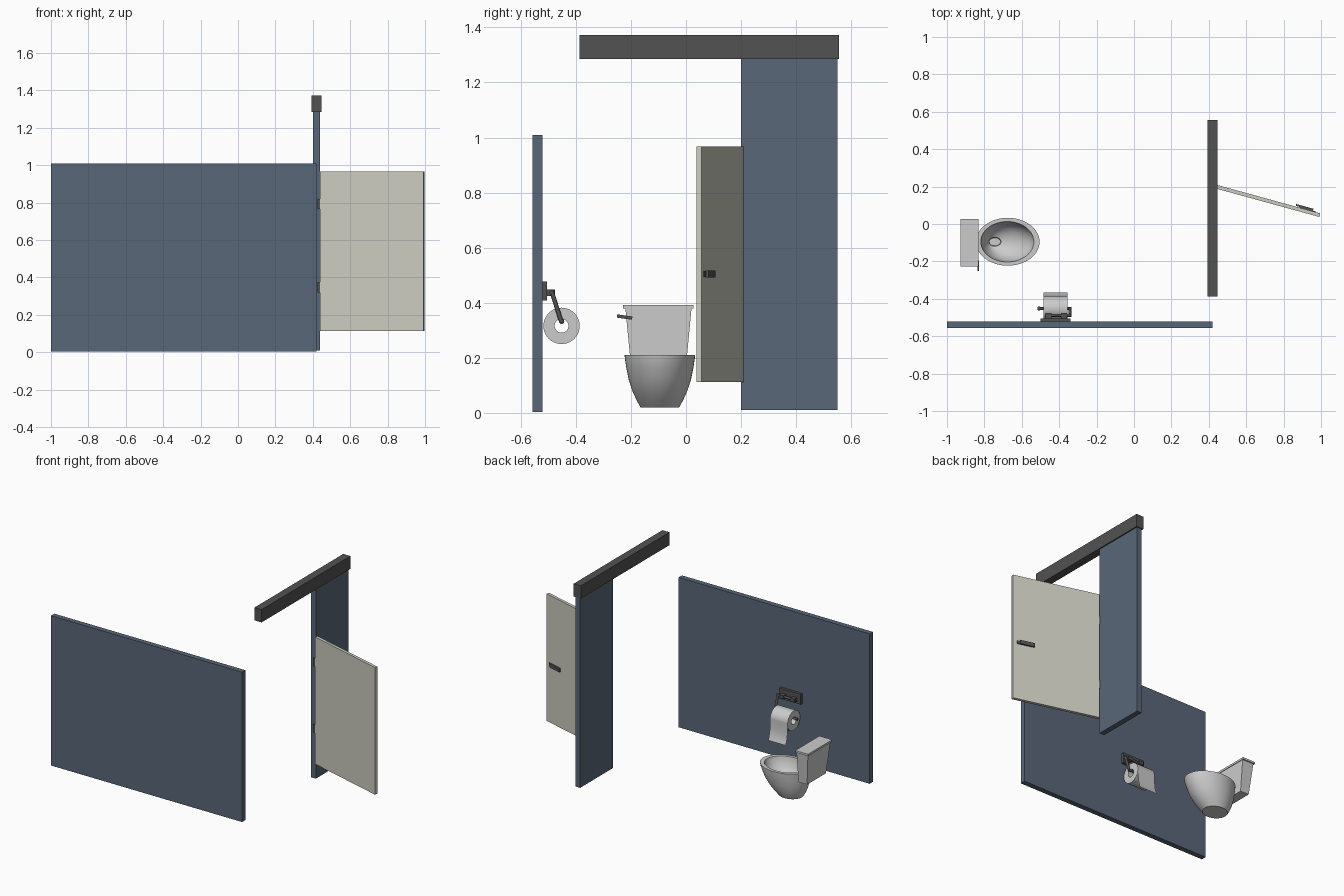
import bpy, bmesh, math
from mathutils import Matrix, Vector

if "Cube" in bpy.data.objects:
    bpy.data.objects.remove(bpy.data.objects["Cube"])


def material(name, rgb):
    m = bpy.data.materials.new(name)
    m.diffuse_color = (*rgb, 1)
    m.use_nodes = True
    m.node_tree.nodes["Principled BSDF"].inputs["Base Color"].default_value = m.diffuse_color
    return m


BLUE = material("slate_blue", (0.10, 0.135, 0.19))
CREAM = material("warm_grey", (0.60, 0.60, 0.53))
DARK = material("dark_metal", (0.085, 0.085, 0.085))


def finish(name, bm, mat=None, smooth=False, recalc=True):
    if recalc:
        bmesh.ops.recalc_face_normals(bm, faces=bm.faces)
    me = bpy.data.meshes.new(name)
    bm.to_mesh(me)
    bm.free()
    ob = bpy.data.objects.new(name, me)
    bpy.context.collection.objects.link(ob)
    if mat:
        me.materials.append(mat)
    if smooth:
        bpy.ops.object.select_all(action='DESELECT')
        ob.select_set(True)
        bpy.context.view_layer.objects.active = ob
        bpy.ops.object.shade_smooth_by_angle(angle=math.radians(40))
    return ob


def box(name, x, y, z, mat=None, matrix=None, bottom=None):
    """Box from (min, max) ranges; bottom = optional (x range, y range) taper."""
    bm = bmesh.new()
    bmesh.ops.create_cube(bm, size=2)
    for v in bm.verts:
        i, j, k = (int(c > 0) for c in v.co)
        bx, by = bottom if bottom and not k else (x, y)
        v.co = (bx[i], by[j], z[k])
    if matrix:
        bm.transform(matrix)
    return finish(name, bm, mat)


def loft(name, rings, smooth=True, closed=False, mat=None):
    """Skin a list of equal-length point rings."""
    bm = bmesh.new()
    rows = [[bm.verts.new(p) for p in r] for r in rings]
    n = len(rows[0])
    pairs = list(zip(rows, rows[1:])) + ([(rows[-1], rows[0])] if closed else [])
    for a, b in pairs:
        for i in range(n):
            bm.faces.new((a[i], a[(i + 1) % n], b[(i + 1) % n], b[i]))
    if not closed:
        bm.faces.new(rows[0])
        bm.faces.new(rows[-1])
    return finish(name, bm, mat, smooth)


def rod(name, a, b, r, mat=DARK, sides=16):
    a, b = Vector(a), Vector(b)
    q = (b - a).to_track_quat('Z', 'Y')
    rings = [[c + q @ Vector((r * math.cos(t), r * math.sin(t), 0))
              for t in (2 * math.pi * i / sides for i in range(sides))] for c in (a, b)]
    return loft(name, rings, mat=mat)


# Stall walls and overhead rail
box("side_partition", (-1.0, 0.42), (-0.557, -0.522), (0.003, 1.01), BLUE)
box("door_pilaster", (0.402, 0.438), (0.20, 0.55), (0.01, 1.286), BLUE)
box("head_rail", (0.393, 0.446), (-0.387, 0.556), (1.286, 1.372), DARK)

# Open door with its latch, built along local x from the hinge
swing = Matrix.Translation((0.442, 0.199, 0)) @ Matrix.Rotation(math.radians(-15.4), 4, 'Z')
box("door", (0, 0.572), (-0.01, 0.01), (0.113, 0.967), CREAM, swing)
box("latch_bar", (0.435, 0.53), (0.014, 0.024), (0.492, 0.517), DARK, swing)
box("latch_mount", (0.455, 0.545), (0.01, 0.014), (0.494, 0.515), DARK, swing)
for label, z in (("lower", 0.348), ("upper", 0.793)):
    box(label + "_hinge", (0.424, 0.44), (0.191, 0.203), (z - 0.027, z + 0.027), DARK)

# Toilet bowl: outer wall up, over the rim, and down inside to the drain
CY = -0.095
SECTIONS = [  # centre x, half length x, half width y, z
    (-0.715, 0.080, 0.070, 0.020), (-0.708, 0.102, 0.084, 0.045),
    (-0.698, 0.126, 0.100, 0.080), (-0.688, 0.146, 0.113, 0.120),
    (-0.680, 0.160, 0.122, 0.165), (-0.675, 0.168, 0.127, 0.198),
    (-0.675, 0.170, 0.128, 0.210), (-0.677, 0.142, 0.108, 0.210),
    (-0.679, 0.139, 0.105, 0.190), (-0.685, 0.122, 0.095, 0.150),
    (-0.700, 0.092, 0.075, 0.115), (-0.722, 0.060, 0.047, 0.090),
    (-0.744, 0.033, 0.024, 0.078), (-0.744, 0.030, 0.021, 0.050)]
N = 48
loft("toilet_bowl", [[(cx + a * math.cos(t), CY + b * math.sin(t), z)
                      for t in (2 * math.pi * i / N for i in range(N))]
                     for cx, a, b, z in SECTIONS])

# Cistern, lid and flush lever
box("cistern", (-0.92, -0.836), (-0.22, 0.02), (0.17, 0.379),
    bottom=((-0.90, -0.836), (-0.20, 0.0)))
box("cistern_lid", (-0.927, -0.832), (-0.228, 0.028), (0.379, 0.392))
lever = Matrix.Translation((-0.833, -0.223, 0.348)) @ Matrix.Rotation(math.radians(-8), 4, 'X')
box("flush_lever", (-0.004, 0.004), (-0.028, 0.028), (-0.006, 0.006), DARK, lever)

# Paper holder: wall plate, brackets, pivot bar, arm and spindle
box("holder_plate", (-0.50, -0.34), (-0.523, -0.504), (0.408, 0.477), DARK)
for label, x in (("left", -0.458), ("right", -0.375)):
    box(label + "_bracket", (x - 0.016, x + 0.016), (-0.506, -0.476), (0.425, 0.448), DARK)
rod("pivot_bar", (-0.475, -0.488, 0.437), (-0.335, -0.488, 0.437), 0.008)
rod("holder_arm", (-0.342, -0.488, 0.442), (-0.342, -0.452, 0.328), 0.008)
rod("spindle", (-0.515, -0.452, 0.333), (-0.335, -0.452, 0.333), 0.007)
rod("spindle_knob", (-0.513, -0.452, 0.333), (-0.503, -0.452, 0.333), 0.010)

# Paper roll as a tube, with a loose sheet curling off the front
RX, RY, RZ, RR = (-0.485, -0.355), -0.452, 0.316, 0.066
loft("paper_roll", [[(x, RY + r * math.cos(t), RZ + r * math.sin(t))
                     for t in (2 * math.pi * i / 40 for i in range(40))]
                    for x, r in ((RX[0], RR), (RX[1], RR), (RX[1], 0.025), (RX[0], 0.025))],
     closed=True)
bm = bmesh.new()
path = [(-0.385, 0.325), (-0.385, 0.29), (-0.384, 0.26), (-0.381, 0.23),
        (-0.375, 0.205), (-0.366, 0.182)]
strip = [[bm.verts.new((x, y, z)) for x in RX] for y, z in path]
for a, b in zip(strip, strip[1:]):
    bm.faces.new((a[0], b[0], b[1], a[1]))
finish("loose_sheet", bm, smooth=True, recalc=False)
